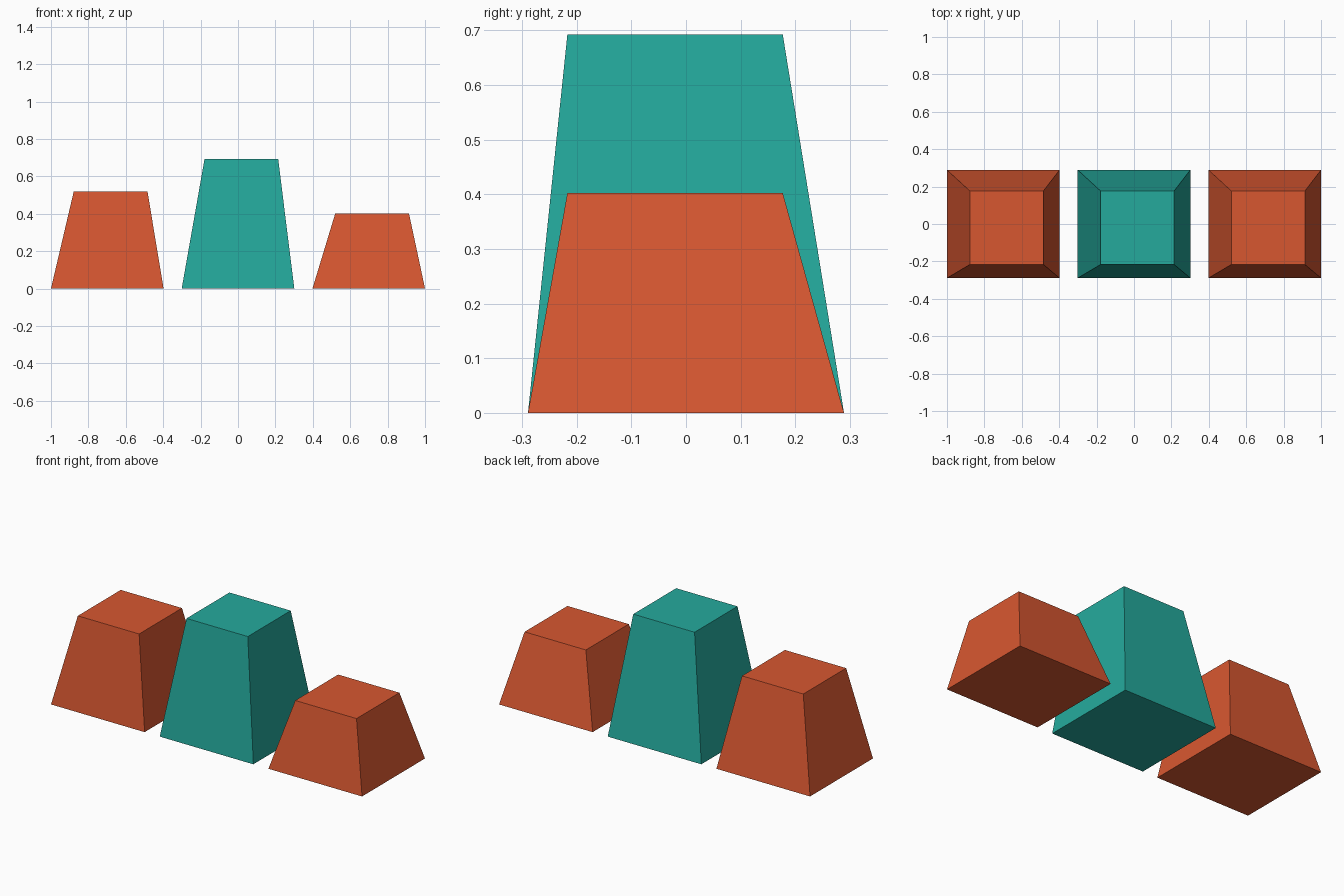
import bpy
import bmesh
from mathutils import Vector

default = bpy.data.objects.get("Cube")
if default:
    bpy.data.objects.remove(default, do_unlink=True)


def make_material(name, rgb):
    mat = bpy.data.materials.new(name)
    mat.use_nodes = True
    color = (*rgb, 1.0)
    mat.diffuse_color = color
    mat.node_tree.nodes["Principled BSDF"].inputs["Base Color"].default_value = color
    return mat


orange = make_material("burnt orange", (0.68, 0.095, 0.03))
teal = make_material("teal", (0.018, 0.4, 0.335))

BASE_HALF = Vector((0.301, 0.289))
TOP_HALF = 0.197
TOP_SHIFT = Vector((0.018, -0.02))


def tapered_block(name, x, height, mat):
    """Cube with its upper face narrowed and shifted off centre."""
    bm = bmesh.new()
    bmesh.ops.create_cube(bm, size=2)
    for v in bm.verts:
        if v.co.z > 0:
            v.co = (v.co.x * TOP_HALF + TOP_SHIFT.x,
                    v.co.y * TOP_HALF + TOP_SHIFT.y, height)
        else:
            v.co = (v.co.x * BASE_HALF.x, v.co.y * BASE_HALF.y, 0)
    mesh = bpy.data.meshes.new(name)
    bm.to_mesh(mesh)
    bm.free()
    mesh.materials.append(mat)
    obj = bpy.data.objects.new(name, mesh)
    obj.location.x = x
    bpy.context.collection.objects.link(obj)
    return obj


# Row of three blocks
tapered_block("right_block", -0.699, 0.52, orange)
tapered_block("middle_block", 0, 0.692, teal)
tapered_block("left_block", 0.699, 0.402, orange)
